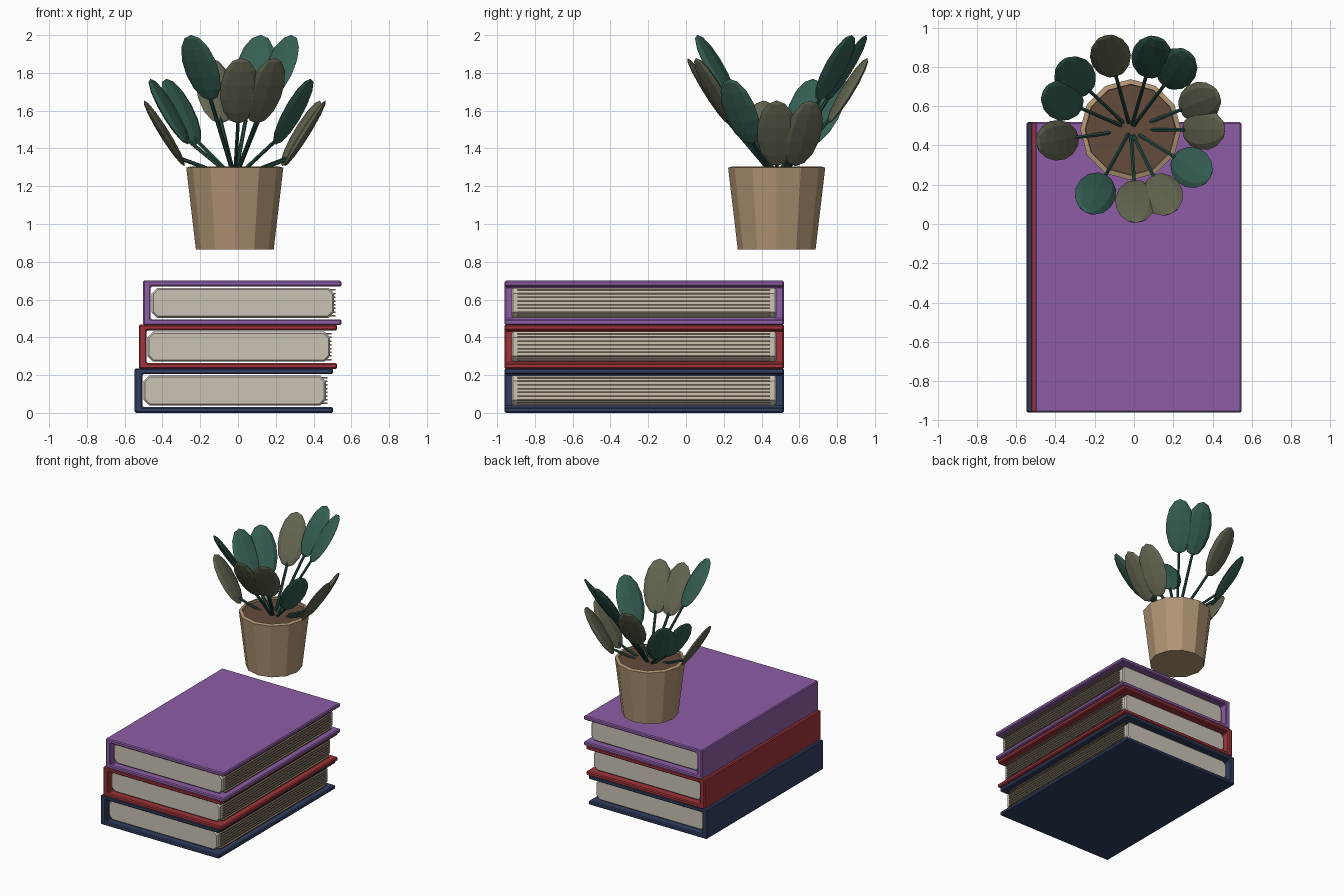
import bpy, bmesh, math
from mathutils import Vector, Matrix

if "Cube" in bpy.data.objects:
    bpy.data.objects.remove(bpy.data.objects["Cube"])


def material(name, rgb):
    m = bpy.data.materials.new(name)
    m.diffuse_color = (*rgb, 1)
    m.use_nodes = True
    m.node_tree.nodes["Principled BSDF"].inputs["Base Color"].default_value = m.diffuse_color
    return m


PURPLE = material("purple cover", (0.27, 0.11, 0.38))
RED = material("red cover", (0.35, 0.034, 0.042))
NAVY = material("navy cover", (0.03, 0.048, 0.115))
PAPER = material("paper", (0.59, 0.54, 0.46))
TAN = material("page edge tan", (0.30, 0.22, 0.14))
CLAY = material("pot clay", (0.44, 0.30, 0.175))
SOIL = material("soil brown", (0.13, 0.07, 0.045))
GREEN = material("leaf green", (0.035, 0.115, 0.088))
OLIVE = material("leaf olive", (0.125, 0.13, 0.08))
STEM = material("stem green", (0.018, 0.07, 0.055))


def finish(name, bm, mat, bevel=0):
    bmesh.ops.recalc_face_normals(bm, faces=bm.faces)
    me = bpy.data.meshes.new(name)
    bm.to_mesh(me)
    bm.free()
    me.materials.append(mat)
    ob = bpy.data.objects.new(name, me)
    bpy.context.collection.objects.link(ob)
    if bevel:
        mod = ob.modifiers.new("bevel", 'BEVEL')
        mod.width = bevel
        mod.segments = 1
        mod.limit_method = 'ANGLE'
        mod.angle_limit = math.radians(50)
    return ob


def extrude_y(name, profile, y0, y1, mat, bevel=0):
    """Prism from an (x, z) outline."""
    bm = bmesh.new()
    face = bm.faces.new([bm.verts.new((x, y0, z)) for x, z in profile])
    new = bmesh.ops.extrude_face_region(bm, geom=[face])["geom"]
    bmesh.ops.translate(bm, vec=(0, y1 - y0, 0),
                        verts=[v for v in new if isinstance(v, bmesh.types.BMVert)])
    return finish(name, bm, mat, bevel)


def lathe(name, profile, sides, centre, mat):
    """Revolve (radius, z) points; the profile starts and ends on the axis."""
    bm = bmesh.new()
    rings = []
    for r, z in profile:
        if r == 0:
            rings.append([bm.verts.new((centre[0], centre[1], z))] * sides)
        else:
            rings.append([bm.verts.new((centre[0] + r * math.cos(math.tau * i / sides),
                                        centre[1] + r * math.sin(math.tau * i / sides), z))
                          for i in range(sides)])
    for a, b in zip(rings, rings[1:]):
        for i in range(sides):
            j = (i + 1) % sides
            quad = list(dict.fromkeys([a[i], a[j], b[j], b[i]]))
            bm.faces.new(quad)
    return finish(name, bm, mat)


# Books: C-shaped cover, chamfered page block, thin page-edge strips
def book(label, x, z, mat):
    w, h, t, s = 1.05, 0.236, 0.031, 0.041
    outline = [(0, 0), (w, 0), (w, t), (s, t), (s, h - t), (w, h - t), (w, h), (0, h)]
    extrude_y(label + "_cover", [(x + a, z + b) for a, b in outline],
              -0.96, 0.518, mat, 0.007)
    x0, x1, z0, z1, c = x + 0.046, x + 1.012, z + 0.039, z + 0.198, 0.03
    octagon = [(x0 + c, z0), (x1 - c, z0), (x1, z0 + c), (x1, z1 - c),
               (x1 - c, z1), (x0 + c, z1), (x0, z1 - c), (x0, z0 + c)]
    pages = extrude_y(label + "_pages", octagon, -0.925, 0.48, PAPER, 0.009)
    pages.modifiers["bevel"].angle_limit = math.radians(60)
    for i in range(8):
        zc = z + 0.1185 + (i - 3.5) * 0.0195
        a, b = x1 - 0.04, x1 + 0.008
        extrude_y(f"{label}_page_edge_{i + 1}",
                  [(a, zc - 0.004), (b, zc - 0.004), (b, zc + 0.004), (a, zc + 0.004)],
                  -0.892, 0.444, TAN)


book("bottom_book", -0.547, 0.0, NAVY)
book("middle_book", -0.525, 0.232, RED)
book("top_book", -0.503, 0.464, PURPLE)

# Pot and soil
POT = (-0.017, 0.48)
lathe("pot", [(0, 0.865), (0.206, 0.865), (0.257, 1.298), (0.232, 1.305),
              (0.225, 1.26), (0, 1.26)], 12, POT, CLAY)
lathe("soil", [(0, 1.262), (0.224, 1.262), (0.23, 1.288), (0, 1.288)], 12, POT, SOIL)

# Leaves: centre x, y, z and colour
LEAVES = [
    (-0.12, 0.855, 1.705, OLIVE), (0.09, 0.85, 1.827, GREEN), (0.217, 0.79, 1.827, GREEN),
    (0.334, 0.62, 1.48, OLIVE), (0.355, 0.48, 1.48, OLIVE), (0.293, 0.288, 1.595, GREEN),
    (0.145, 0.15, 1.705, OLIVE), (0.008, 0.115, 1.705, OLIVE), (-0.196, 0.155, 1.827, GREEN),
    (-0.39, 0.426, 1.48, OLIVE), (-0.365, 0.63, 1.595, GREEN), (-0.30, 0.748, 1.595, GREEN),
]
TILT = math.radians(58)
ROOT = Vector((*POT, 1.24))

for n, (x, y, z, mat) in enumerate(LEAVES, 1):
    centre = Vector((x, y, z))
    out = Vector((x - POT[0], y - POT[1], 0)).normalized()
    side = Vector((-out.y, out.x, 0))
    axis = out * math.cos(TILT) + Vector((0, 0, math.sin(TILT)))
    normal = side.cross(axis)
    frame = Matrix((normal, side, axis)).transposed().to_4x4()
    bm = bmesh.new()
    bmesh.ops.create_uvsphere(bm, u_segments=8, v_segments=7, radius=1)
    place = Matrix.Translation(centre) @ frame @ Matrix.Diagonal((0.024, 0.104, 0.205, 1))
    bmesh.ops.transform(bm, matrix=place, verts=bm.verts)
    finish(f"leaf_{n}", bm, mat)

    # Stem from the soil to the leaf base
    tip = centre - axis * 0.155
    d = tip - ROOT
    bm = bmesh.new()
    bmesh.ops.create_cone(bm, cap_ends=True, segments=6, radius1=0.011, radius2=0.010,
                          depth=d.length)
    place = Matrix.Translation((ROOT + tip) / 2) @ d.to_track_quat('Z', 'Y').to_matrix().to_4x4()
    bmesh.ops.transform(bm, matrix=place, verts=bm.verts)
    finish(f"stem_{n}", bm, STEM)
